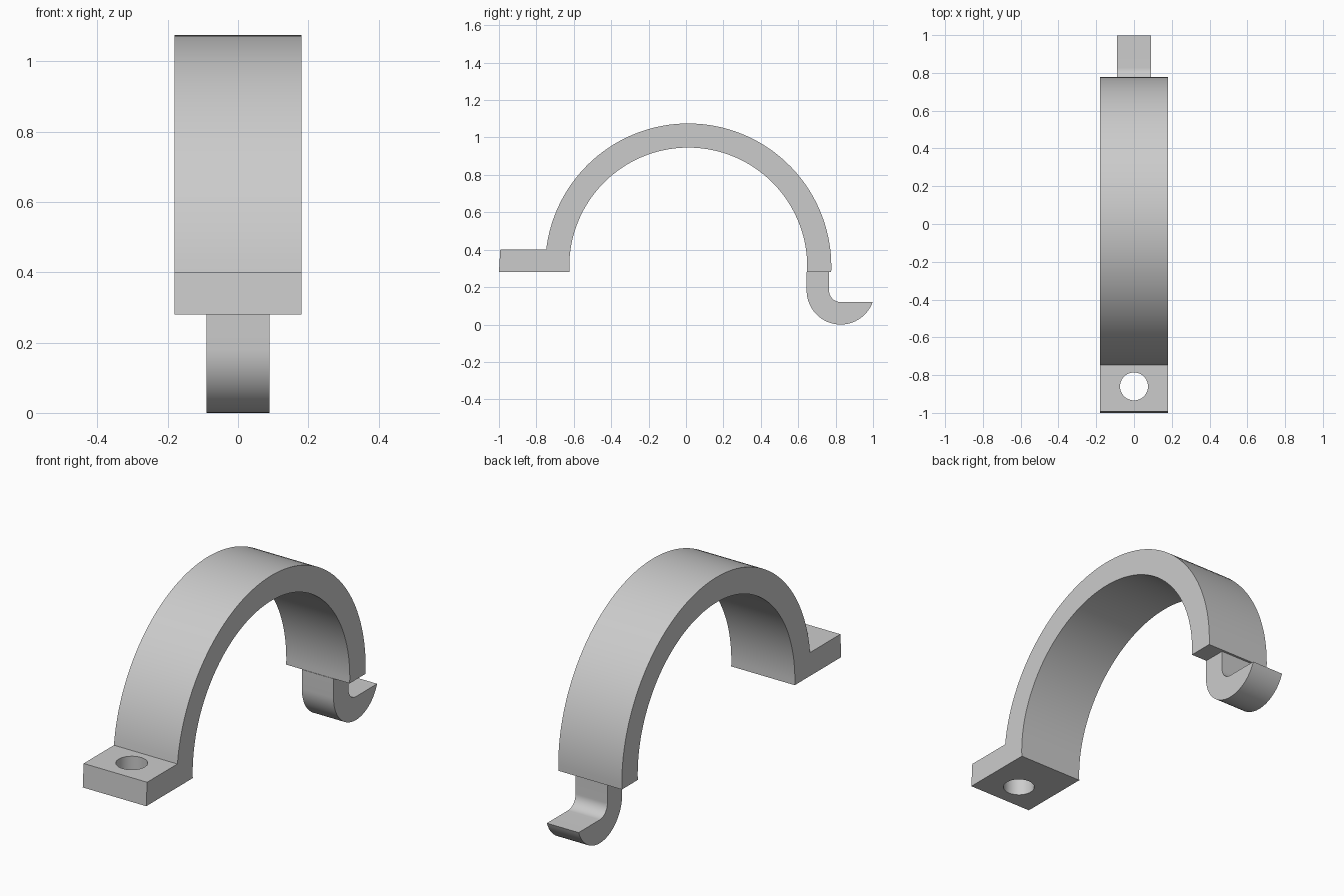
import bpy, bmesh, math

cube = bpy.data.objects.get("Cube")
if cube:
    bpy.data.objects.remove(cube)

grey = bpy.data.materials.new("light grey")
grey.use_nodes = True
COLOUR = (0.6, 0.6, 0.6, 1)
grey.diffuse_color = COLOUR
grey.node_tree.nodes["Principled BSDF"].inputs["Base Color"].default_value = COLOUR


def arc(cy, cz, r, start, end, steps):
    """Points (y, z) along an arc, angles in degrees."""
    angles = [math.radians(start + (end - start) * i / steps) for i in range(steps + 1)]
    return [(cy + r * math.cos(a), cz + r * math.sin(a)) for a in angles]


def extrude_profile(name, profile, half_width):
    """Solid made from a side profile swept across x."""
    bm = bmesh.new()
    face = bm.faces.new([bm.verts.new((-half_width, y, z)) for y, z in profile])
    swept = bmesh.ops.extrude_face_region(bm, geom=[face])["geom"]
    verts = [v for v in swept if isinstance(v, bmesh.types.BMVert)]
    bmesh.ops.translate(bm, verts=verts, vec=(2 * half_width, 0, 0))
    bmesh.ops.recalc_face_normals(bm, faces=bm.faces)
    mesh = bpy.data.meshes.new(name)
    bm.to_mesh(mesh)
    bm.free()
    mesh.materials.append(grey)
    obj = bpy.data.objects.new(name, mesh)
    bpy.context.collection.objects.link(obj)
    return obj


def smooth(obj):
    bpy.ops.object.select_all(action="DESELECT")
    obj.select_set(True)
    bpy.context.view_layer.objects.active = obj
    bpy.ops.object.shade_smooth_by_angle(angle=math.radians(30))


# Half-round strap with its flat mounting tab
BASE, TAB_TOP = 0.28, 0.40
CY, CZ, OUTER, INNER = 0.012, 0.31, 0.765, 0.636
low_out = -math.degrees(math.asin((CZ - BASE) / OUTER))
low_in = -math.degrees(math.asin((CZ - BASE) / INNER))
tab_join = 180 - math.degrees(math.asin((TAB_TOP - CZ) / OUTER))
profile = arc(CY, CZ, OUTER, low_out, tab_join, 72)
profile += [(-0.993, TAB_TOP), (-1, BASE)]
profile += arc(CY, CZ, INNER, 180 - low_in, low_in, 72)
strap = extrude_profile("strap_with_tab", profile, 0.18)

# Screw hole through the tab
bpy.ops.mesh.primitive_cylinder_add(vertices=48, radius=0.074, depth=0.4,
                                    location=(0, -0.86, 0.34))
cutter = bpy.context.object
cutter.name = "hole_cutter"
cutter.data.materials.append(grey)
cutter.hide_render = True
cut = strap.modifiers.new("screw_hole", "BOOLEAN")
cut.operation = "DIFFERENCE"
cut.solver = "EXACT"
cut.object = cutter
bpy.ops.object.select_all(action="DESELECT")
strap.select_set(True)
bpy.context.view_layer.objects.active = strap
bpy.ops.object.modifier_apply(modifier=cut.name)
bpy.data.objects.remove(cutter)
smooth(strap)

# Narrow hook below the other end
HY, HZ, HOOK_R, FILLET = 0.827, 0.182, 0.182, 0.062
tip = -math.degrees(math.asin(FILLET / HOOK_R))
hook_profile = [(HY - HOOK_R, BASE)] + arc(HY, HZ, HOOK_R, 180, 360 + tip, 36)
hook_profile += arc(HY, HZ, FILLET, 270, 180, 16) + [(HY - FILLET, BASE)]
smooth(extrude_profile("hook", hook_profile, 0.09))
